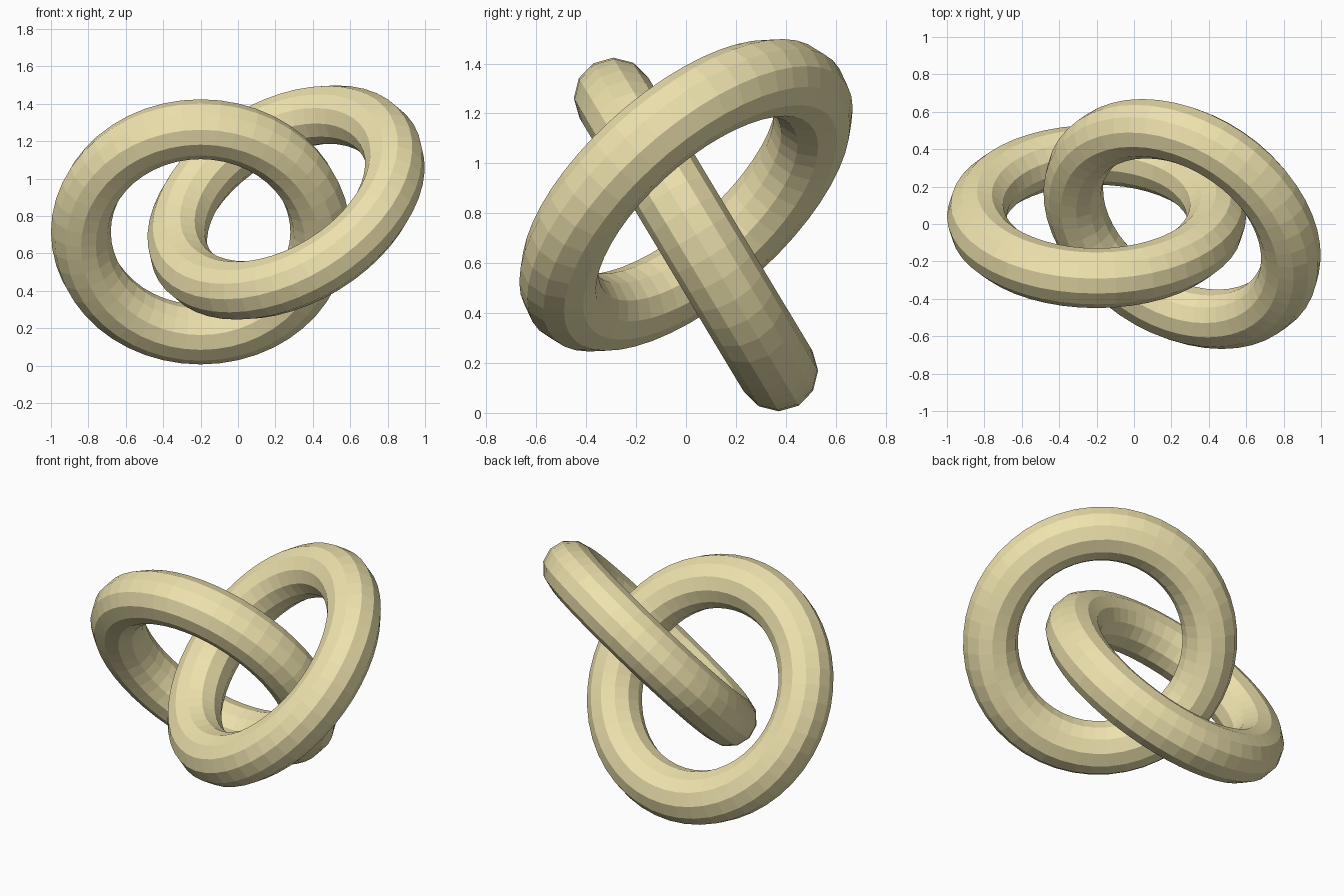
import bpy

if "Cube" in bpy.data.objects:
    bpy.data.objects.remove(bpy.data.objects["Cube"])


def ring(name, location, rotation):
    # Flat-faceted torus with a 12-sided cross-section
    bpy.ops.mesh.primitive_torus_add(
        major_radius=0.64, minor_radius=0.16,
        major_segments=48, minor_segments=12,
        location=location, rotation=rotation)
    obj = bpy.context.object
    obj.name = name
    mat = bpy.data.materials.get("pale_gold") or bpy.data.materials.new("pale_gold")
    mat.diffuse_color = (0.85, 0.76, 0.42, 1)
    mat.use_nodes = True
    mat.node_tree.nodes["Principled BSDF"].inputs["Base Color"].default_value = mat.diffuse_color
    obj.data.materials.append(mat)
    return obj


# Left ring, tipped back about x
ring("left_ring", (-0.20, 0.04, 0.715), (-1.03, 0, 0))
# Right ring, tilted two ways and linked through the left ring
ring("right_ring", (0.257, 0.0, 0.872), (0.65, -0.55, 0))
